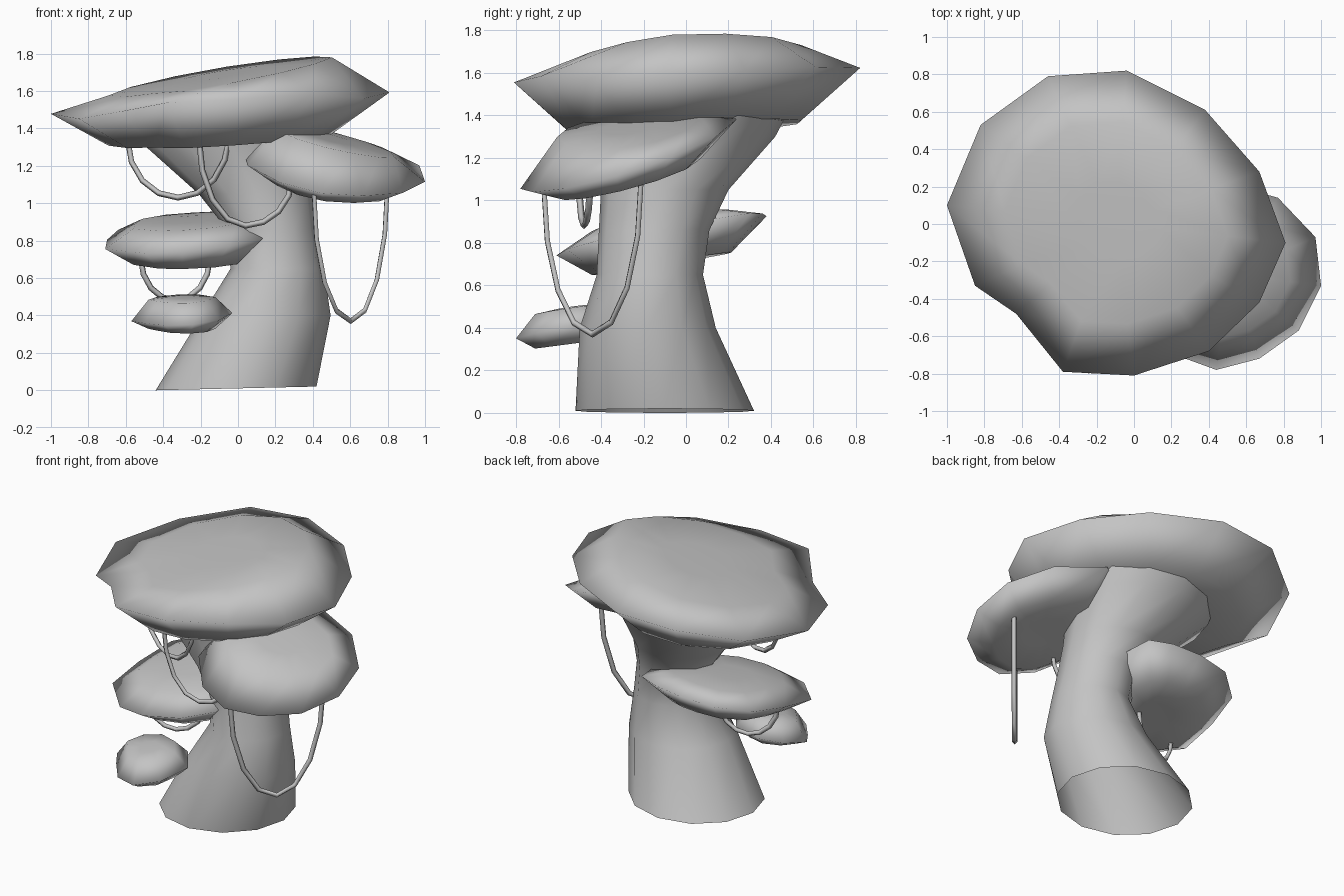
import bpy, bmesh, math
from mathutils import Vector

cube = bpy.data.objects.get("Cube")
if cube:
    bpy.data.objects.remove(cube, do_unlink=True)

clay = bpy.data.materials.new("plain_grey")
clay.use_nodes = True
grey = (0.55, 0.55, 0.55, 1)
clay.diffuse_color = grey
clay.node_tree.nodes["Principled BSDF"].inputs["Base Color"].default_value = grey


def loft(name, rings, closed):
    """Skin a stack of equal-length rings, optionally closing the ends."""
    bm = bmesh.new()
    loops = [[bm.verts.new(p) for p in ring] for ring in rings]
    n = len(loops[0])
    for low, high in zip(loops, loops[1:]):
        for i in range(n):
            j = (i + 1) % n
            bm.faces.new((low[i], low[j], high[j], high[i]))
    if closed:
        bm.faces.new(loops[0][::-1])
        bm.faces.new(loops[-1])
    mesh = bpy.data.meshes.new(name)
    bm.to_mesh(mesh)
    bm.free()
    mesh.shade_smooth()
    mesh.materials.append(clay)
    obj = bpy.data.objects.new(name, mesh)
    bpy.context.collection.objects.link(obj)


def plane(base, slope_x, slope_y):
    """Height of a tilted plane as a function of x and y."""
    return lambda x, y: base + slope_x * x + slope_y * y


def cap(name, outline, rim_z, top_z, under_z, inset=0.66):
    """Lens-shaped cap (counter-clockwise outline): thin rim, domed top, underside."""
    cx = (min(p[0] for p in outline) + max(p[0] for p in outline)) / 2
    cy = (min(p[1] for p in outline) + max(p[1] for p in outline)) / 2

    def ring(scale, height, lift=0):
        pts = [(cx + (x - cx) * scale, cy + (y - cy) * scale) for x, y in outline]
        return [(x, y, height(x, y) + lift) for x, y in pts]

    loft(name, [ring(inset * 0.4, under_z, 0.01), ring(inset, under_z), ring(1, rim_z),
                ring(inset, top_z), ring(inset * 0.4, top_z, 0.01)], True)


def vine(name, start, end, bottom, radius=0.016, segments=8):
    """Hanging loop: half an ellipse between two points."""
    start, end = Vector(start), Vector(end)
    curve = bpy.data.curves.new(name, 'CURVE')
    curve.dimensions = '3D'
    curve.bevel_depth = radius
    curve.bevel_resolution = 0
    spline = curve.splines.new('POLY')
    spline.points.add(segments)
    for i, point in enumerate(spline.points):
        u = -math.cos(math.pi * i / segments)
        p = start.lerp(end, (u + 1) / 2)
        top = start.z if u < 0 else end.z
        p.z = bottom + (top - bottom) * (1 - math.sqrt(max(0, 1 - u * u)))
        point.co = (*p, 1)
    obj = bpy.data.objects.new(name, curve)
    bpy.context.collection.objects.link(obj)
    curve.materials.append(clay)


# Leaning trunk, hollow at the base: centre x, centre y, height, radius x, radius y
trunk_rings = [(-0.01, -0.10, 0.01, 0.43, 0.42), (0.15, -0.18, 0.40, 0.345, 0.32),
               (0.21, -0.17, 0.65, 0.25, 0.25), (0.18, -0.15, 0.86, 0.24, 0.26),
               (0.10, -0.10, 1.05, 0.31, 0.30), (-0.03, 0.00, 1.30, 0.46, 0.42),
               (-0.03, 0.02, 1.45, 0.49, 0.48)]
SIDES = 12
angles = [2 * math.pi * i / SIDES for i in range(SIDES)]
loft("trunk", [[(cx + rx * math.cos(a), cy + ry * math.sin(a),
                 z + (0.01 * math.cos(a) if z < 0.1 else 0)) for a in angles]
               for cx, cy, z, rx, ry in trunk_rings], False)

# Large crown
cap("main_cap",
    [(-1, 0.1), (-0.85, -0.33), (-0.63, -0.48), (-0.38, -0.79), (0, -0.81),
     (0.4, -0.68), (0.67, -0.42), (0.81, -0.1), (0.67, 0.28), (0.38, 0.61),
     (-0.04, 0.82), (-0.46, 0.79), (-0.82, 0.53)],
    lambda x, y: 1.56 + 0.05 * x + 0.08 * y + (0.06 if y < -0.6 else -0.04 if x < -0.8 else 0),
    plane(1.695, 0.18, 0.085), plane(1.345, 0.06, 0.065))

# Smaller caps growing from the trunk
cap("side_cap",
    [(0.42, 0.24), (0.18, 0.08), (0.03, -0.2), (0.05, -0.5), (0.22, -0.7), (0.44, -0.78),
     (0.67, -0.72), (0.88, -0.57), (1, -0.33), (0.97, -0.07), (0.77, 0.14)],
    plane(1.37, -0.15, 0.32), plane(1.5, -0.25, 0.14), plane(1.235, -0.13, 0.27))

cap("middle_shelf",
    [(0.13, 0.3), (-0.02, 0.36), (-0.22, 0.38), (-0.45, 0.35), (-0.64, 0.19), (-0.7, -0.08),
     (-0.71, -0.35), (-0.5, -0.57), (-0.3, -0.61), (-0.05, -0.56), (0.13, -0.42), (0.18, 0.1)],
    plane(0.875, 0.08, 0.18), plane(0.935, 0.06, 0.14), plane(0.725, 0.02, 0.16))

cap("lower_shelf",
    [(-0.57, -0.5), (-0.5, -0.61), (-0.39, -0.75), (-0.24, -0.8), (-0.1, -0.7),
     (-0.03, -0.5), (-0.15, -0.33), (-0.34, -0.27), (-0.5, -0.35)],
    plane(0.49, 0.08, 0.15), plane(0.575, 0.04, 0.14), plane(0.395, 0, 0.13))

# Hanging vines
vine("left_vine", (-0.59, -0.18, 1.34), (-0.05, -0.41, 1.36), 1.03)
vine("front_vine", (-0.21, -0.51, 1.36), (0.29, -0.45, 1.14), 0.88)
vine("shelf_vine", (-0.52, -0.26, 0.71), (-0.15, -0.13, 0.71), 0.48)
vine("side_vine", (0.405, -0.67, 1.08), (0.80, -0.21, 1.12), 0.37)
